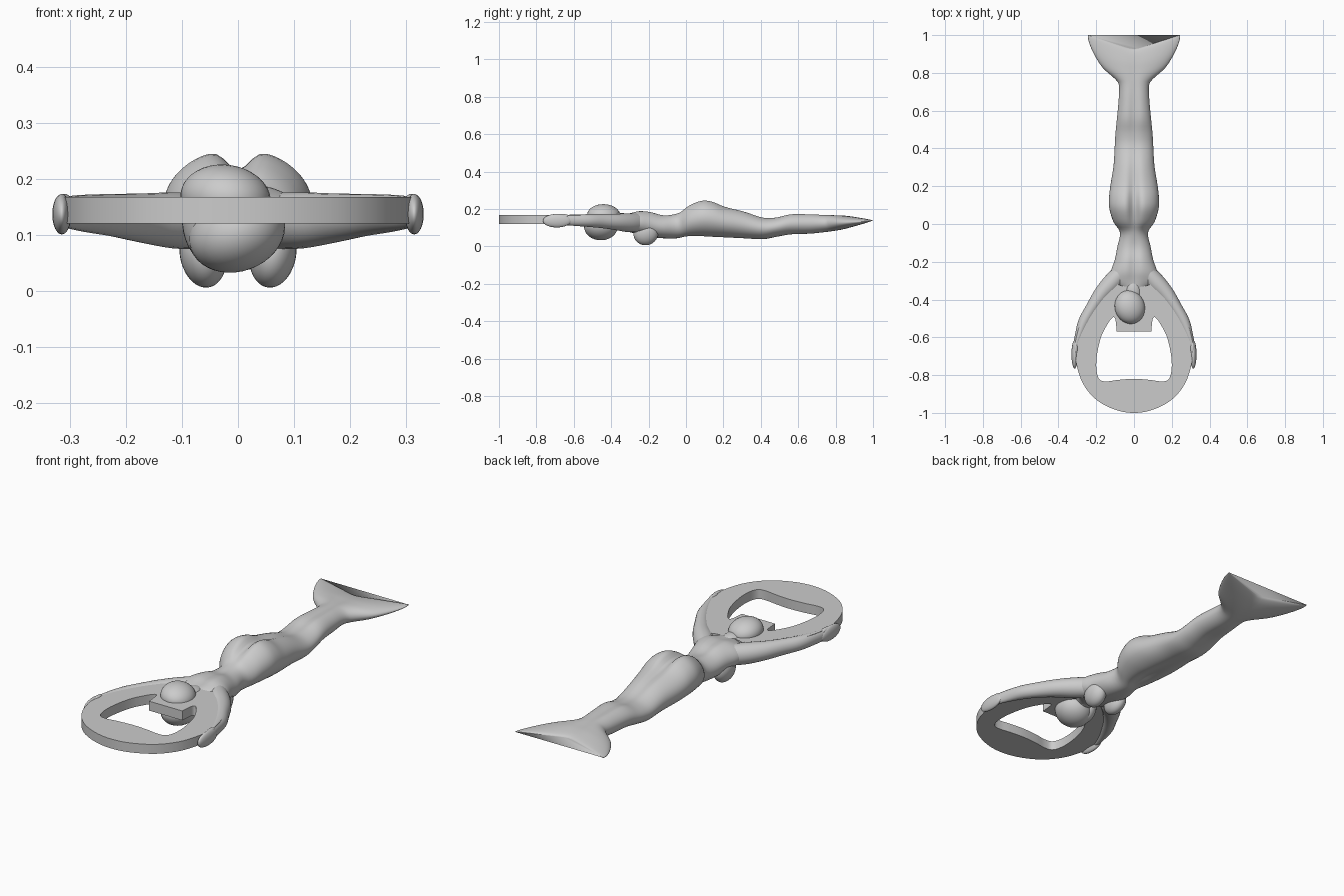
import bpy
from math import sin, cos, pi, exp
from mathutils import Vector

if "Cube" in bpy.data.objects:
    bpy.data.objects.remove(bpy.data.objects["Cube"])


def smooth_path(pts, sub, closed=False):
    """Catmull-Rom interpolation of tuples of any length."""
    n, out = len(pts), []
    for i in range(n if closed else n - 1):
        q = [pts[j % n] if closed else pts[min(max(j, 0), n - 1)] for j in range(i - 1, i + 3)]
        for s in range(sub):
            t = s / sub
            out.append(tuple(0.5 * (2 * b + (c - a) * t + (2 * a - 5 * b + 4 * c - d) * t * t
                                    + (3 * b - a - 3 * c + d) * t ** 3) for a, b, c, d in zip(*q)))
    if not closed:
        out.append(tuple(pts[-1]))
    return out


def finish(name, verts, faces):
    me = bpy.data.meshes.new(name)
    me.from_pydata(verts, [], faces)
    me.shade_smooth()
    ob = bpy.data.objects.new(name, me)
    bpy.context.collection.objects.link(ob)
    return ob


def loft(name, rings):
    n = len(rings[0])
    faces = [(a * n + i, a * n + (i + 1) % n, (a + 1) * n + (i + 1) % n, (a + 1) * n + i)
             for a in range(len(rings) - 1) for i in range(n)]
    faces += [tuple(range(n))[::-1], tuple(range((len(rings) - 1) * n, len(rings) * n))]
    return finish(name, [v for r in rings for v in r], faces)


def blob(name, loc, size, rot=(0, 0, 0)):
    bpy.ops.mesh.primitive_uv_sphere_add(segments=32, ring_count=20, location=loc, rotation=rot)
    ob = bpy.context.object
    ob.name, ob.scale = name, size
    bpy.ops.object.shade_smooth()
    return ob


# Opener plate: outer outline and bottle hole, mirrored from half profiles
outer = [(0, -1), (.1, -.983), (.2, -.93), (.27, -.845), (.305, -.74), (.312, -.64),
         (.28, -.52), (.21, -.42), (.15, -.35), (.1, -.32), (.05, -.33)]
hole = [(0, -.82), (.08, -.825), (.14, -.833), (.18, -.825), (.198, -.78), (.197, -.7), (.175, -.6),
        (.14, -.53), (.113, -.495), (.1, -.5), (.095, -.53), (.092, -.565), (.091, -.57), (.085, -.57), (.03, -.57)]
cu = bpy.data.curves.new("opener_plate", 'CURVE')
cu.dimensions, cu.fill_mode, cu.extrude = '2D', 'BOTH', .0235
for half in (outer, hole):
    loop = smooth_path(half + [(-x, y) for x, y in half[:0:-1]], 5, True)
    sp = cu.splines.new('POLY')
    sp.points.add(len(loop) - 1)
    for p, (x, y) in zip(sp.points, loop):
        p.co = (x, y, 0, 1)
    sp.use_cyclic_u = True
plate = bpy.data.objects.new("opener_plate", cu)
plate.location.z = .144
bpy.context.collection.objects.link(plate)
bpy.context.view_layer.objects.active = plate
plate.select_set(True)
bpy.ops.object.convert(target='MESH')
bpy.ops.object.shade_smooth_by_angle(angle=.6)

# Torso, hips, legs and tail fin: y, half width, bottom, top, groove, fin sweep
stations = [(-.40, .035, .10, .165, 0, 0), (-.35, .06, .09, .168, 0, 0), (-.30, .125, .075, .18, .006, 0),
            (-.25, .122, .055, .193, .012, 0), (-.19, .102, .045, .19, .012, 0), (-.12, .088, .04, .172, .008, 0),
            (-.045, .074, .042, .18, .004, 0), (.01, .108, .048, .222, .022, 0), (.08, .13, .048, .252, .037, 0),
            (.14, .132, .045, .247, .034, 0), (.21, .124, .043, .218, .02, 0), (.31, .108, .039, .192, .012, 0),
            (.41, .102, .036, .158, .006, 0), (.48, .098, .048, .158, .006, 0), (.56, .09, .06, .178, .012, 0),
            (.66, .081, .064, .178, .01, 0), (.735, .08, .073, .173, .006, 0), (.77, .105, .078, .17, .004, .02),
            (.81, .165, .085, .167, .003, .1), (.85, .205, .095, .164, .002, .18), (.89, .235, .11, .157, 0, .26),
            (.913, .244, .124, .15, 0, .31), (.92, .242, .134, .143, 0, .33)]


def body_ring(y, w, lo, hi, g, sweep):
    ring = []
    for i in range(64):
        t = 2 * pi * i / 64
        x, s = w * cos(t), sin(t)
        cut = g * exp(-(x / .028) ** 2) * (s if s > 0 else .4 * s)
        ring.append((x, y + sweep * (x * x + .0004) ** .5, (lo + hi) / 2 + (hi - lo) / 2 * s - cut))
    return ring


loft("body_and_tail", [body_ring(*s) for s in smooth_path(stations, 4)])

# Arms wrapped along the plate rim: x, y, z, side radius, height radius
arm = [(.06, -.25, .125, .045, .05), (.115, -.31, .126, .05, .05), (.17, -.37, .13, .043, .044),
       (.222, -.445, .135, .034, .038), (.265, -.52, .138, .031, .034), (.295, -.6, .14, .02, .03),
       (.312, -.66, .141, .014, .026)]
for side, label in ((1, "right"), (-1, "left")):
    path = smooth_path(arm, 5)
    rings = []
    for k, (x, y, z, rx, rz) in enumerate(path):
        a, b = path[max(k - 1, 0)], path[min(k + 1, len(path) - 1)]
        n = Vector((a[1] - b[1], b[0] - a[0], 0)).normalized()
        rings.append([(side * (x + n.x * rx * cos(t)), y + n.y * rx * cos(t), z + rz * sin(t))
                      for t in (2 * pi * i / 24 * side for i in range(24))])
    loft(label + "_arm", rings)
    # Hand with thumb hooked round the rim
    blob(label + "_hand", (side * .314, -.69, .137), (.017, .075, .036))
    blob(label + "_thumb", (side * .309, -.66, .16), (.012, .035, .013))
    # Bust
    blob(label + "_bust", (side * .062, -.215, .068), (.042, .066, .062), (.25, side * .15, 0))

# Head, hair and neck, turned slightly to one side
blob("head", (-.002, -.455, .105), (.088, .09, .07), (0, -.35, 0))
blob("hair_crown", (-.022, -.44, .165), (.08, .09, .06), (0, .15, .3))
blob("hair_side", (-.05, -.43, .13), (.05, .07, .08))
blob("neck", (-.005, -.36, .135), (.05, .08, .045))
